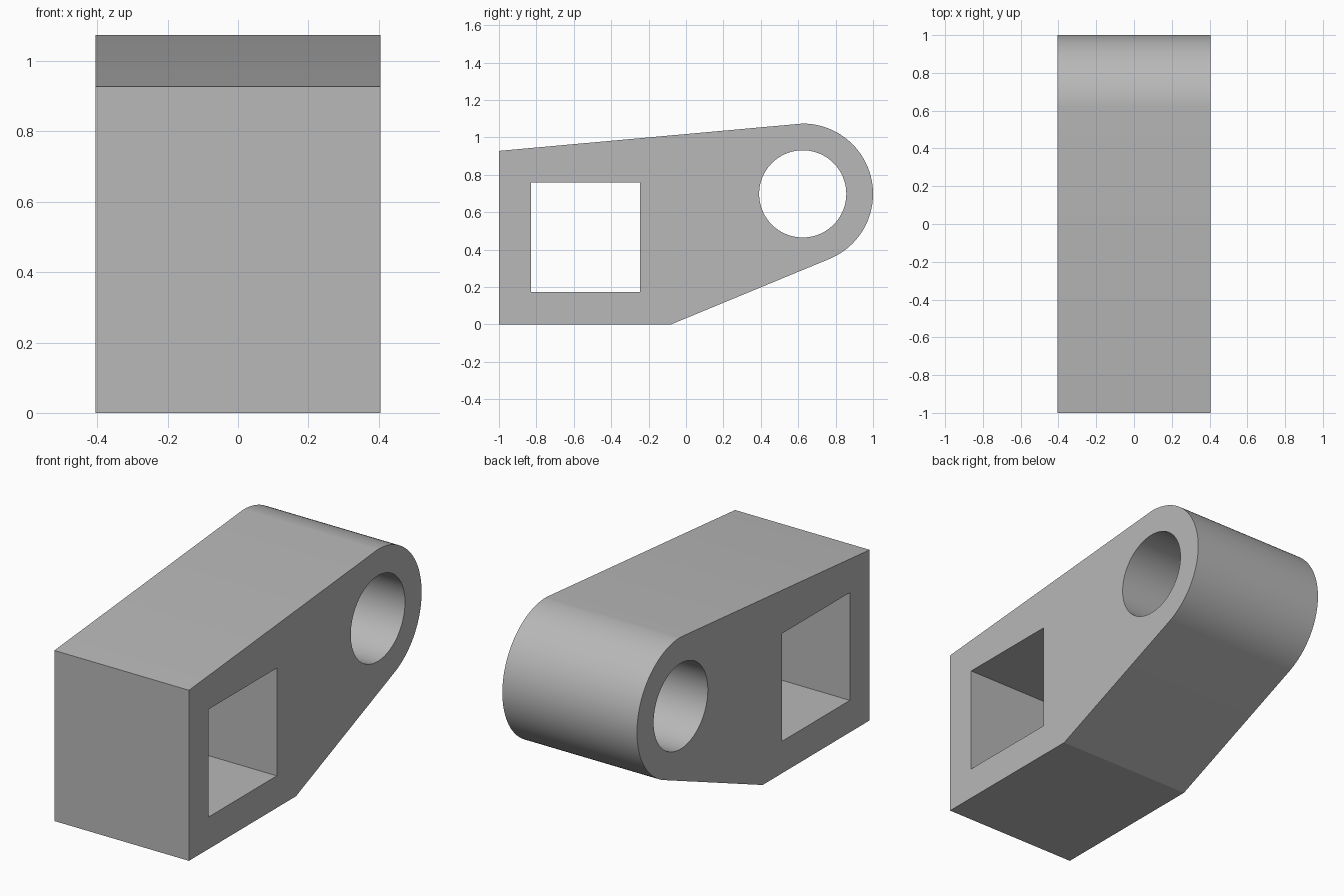
import bpy
import bmesh
from math import cos, sin, pi, radians

if "Cube" in bpy.data.objects:
    bpy.data.objects.remove(bpy.data.objects["Cube"])

HALF_WIDTH = 0.405
EYE = (0.624, 0.698)      # centre of the rounded end in (y, z)
EYE_RADIUS = 0.376
BORE_RADIUS = 0.233

grey = bpy.data.materials.new("plain grey")
grey.use_nodes = True
colour = (0.48, 0.48, 0.48, 1)
grey.diffuse_color = colour
grey.node_tree.nodes["Principled BSDF"].inputs["Base Color"].default_value = colour


def arc(radius, start, end, steps):
    """Points around the eye centre, from start to end in degrees."""
    angles = [radians(start + (end - start) * i / steps) for i in range(steps + 1)]
    return [(EYE[0] + radius * cos(a), EYE[1] + radius * sin(a)) for a in angles]


def prism(name, profile, half_width):
    """Extrude a (y, z) profile along x, centred on x = 0."""
    bm = bmesh.new()
    face = bm.faces.new([bm.verts.new((-half_width, y, z)) for y, z in profile])
    side = bmesh.ops.extrude_face_region(bm, geom=[face])["geom"]
    moved = [v for v in side if isinstance(v, bmesh.types.BMVert)]
    bmesh.ops.translate(bm, vec=(2 * half_width, 0, 0), verts=moved)
    bmesh.ops.recalc_face_normals(bm, faces=bm.faces)
    mesh = bpy.data.meshes.new(name)
    bm.to_mesh(mesh)
    bm.free()
    mesh.materials.append(grey)
    obj = bpy.data.objects.new(name, mesh)
    bpy.context.collection.objects.link(obj)
    return obj


# Tapered block with a rounded end
outline = [(-1, 0.928), (-1, 0), (-0.08, 0)] + arc(EYE_RADIUS, -67.4, 90, 48)
body = prism("lever_body", outline, HALF_WIDTH)

# Square socket and round bore, both through the full width
square = [(-0.83, 0.174), (-0.245, 0.174), (-0.245, 0.76), (-0.83, 0.76)]
circle = arc(BORE_RADIUS, 0, 360, 96)[:-1]
cutters = [prism("socket_cutter", square, 0.6), prism("bore_cutter", circle, 0.6)]

bpy.ops.object.select_all(action="DESELECT")
body.select_set(True)
bpy.context.view_layer.objects.active = body
for cutter in cutters:
    cutter.hide_render = True
    cut = body.modifiers.new(cutter.name, "BOOLEAN")
    cut.operation = "DIFFERENCE"
    cut.solver = "EXACT"
    cut.object = cutter
    bpy.ops.object.modifier_apply(modifier=cut.name)
    bpy.data.objects.remove(cutter)

bpy.ops.object.shade_smooth_by_angle(angle=radians(20))
